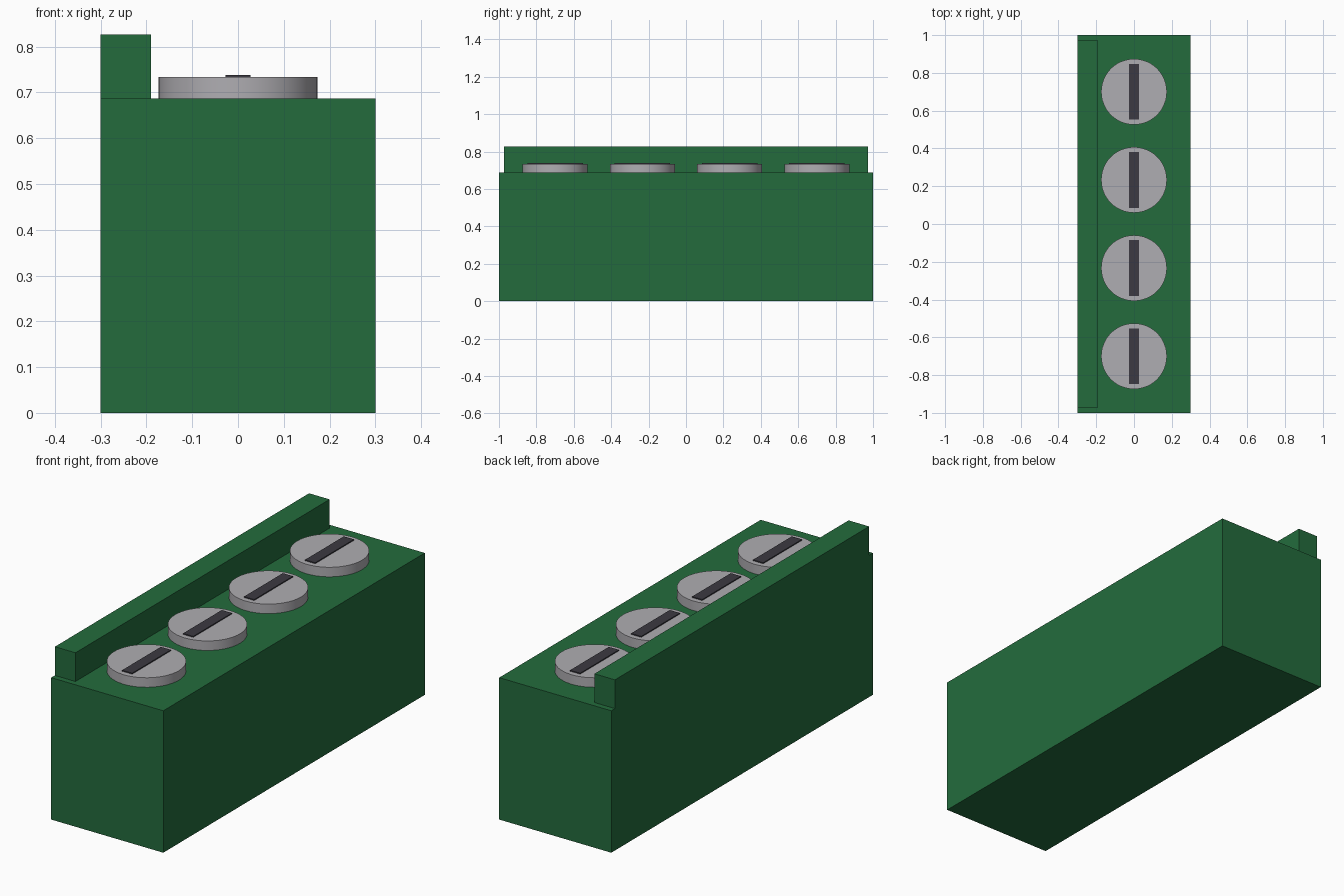
import bpy, math

cube = bpy.data.objects.get("Cube")
if cube:
    bpy.data.objects.remove(cube, do_unlink=True)


def material(name, rgb):
    m = bpy.data.materials.new(name)
    m.use_nodes = True
    m.diffuse_color = (*rgb, 1)
    m.node_tree.nodes["Principled BSDF"].inputs["Base Color"].default_value = (*rgb, 1)
    return m


GREEN = material("green plastic", (0.017, 0.148, 0.046))
STEEL = material("steel", (0.43, 0.42, 0.445))
DARK = material("dark slot", (0.045, 0.042, 0.054))


def box(name, lo, hi, mat):
    """Box spanning two opposite corners."""
    bpy.ops.mesh.primitive_cube_add(size=1, location=[(a + b) / 2 for a, b in zip(lo, hi)])
    ob = bpy.context.object
    ob.name = name
    ob.scale = [b - a for a, b in zip(lo, hi)]
    bpy.ops.object.transform_apply(location=False, rotation=False, scale=True)
    ob.data.materials.append(mat)
    return ob


BODY_TOP, SCREW_TOP, SLOT_TOP = 0.687, 0.733, 0.738

# Housing and the raised rail along its right edge
box("housing", (-0.3, -1, 0), (0.3, 1, BODY_TOP), GREEN)
box("rail", (-0.3, -0.972, BODY_TOP), (-0.19, 0.972, 0.826), GREEN)

# Row of four slotted screws
for i in range(4):
    y = -0.7 + i * 1.4 / 3
    bpy.ops.mesh.primitive_cylinder_add(
        vertices=48, radius=0.174, depth=SCREW_TOP - BODY_TOP,
        location=(0, y, (SCREW_TOP + BODY_TOP) / 2))
    screw = bpy.context.object
    screw.name = f"screw_{i + 1}"
    screw.data.materials.append(STEEL)
    bpy.ops.object.shade_smooth_by_angle(angle=math.radians(30))
    box(f"screw_slot_{i + 1}", (-0.027, y - 0.148, SCREW_TOP),
        (0.027, y + 0.148, SLOT_TOP), DARK)
